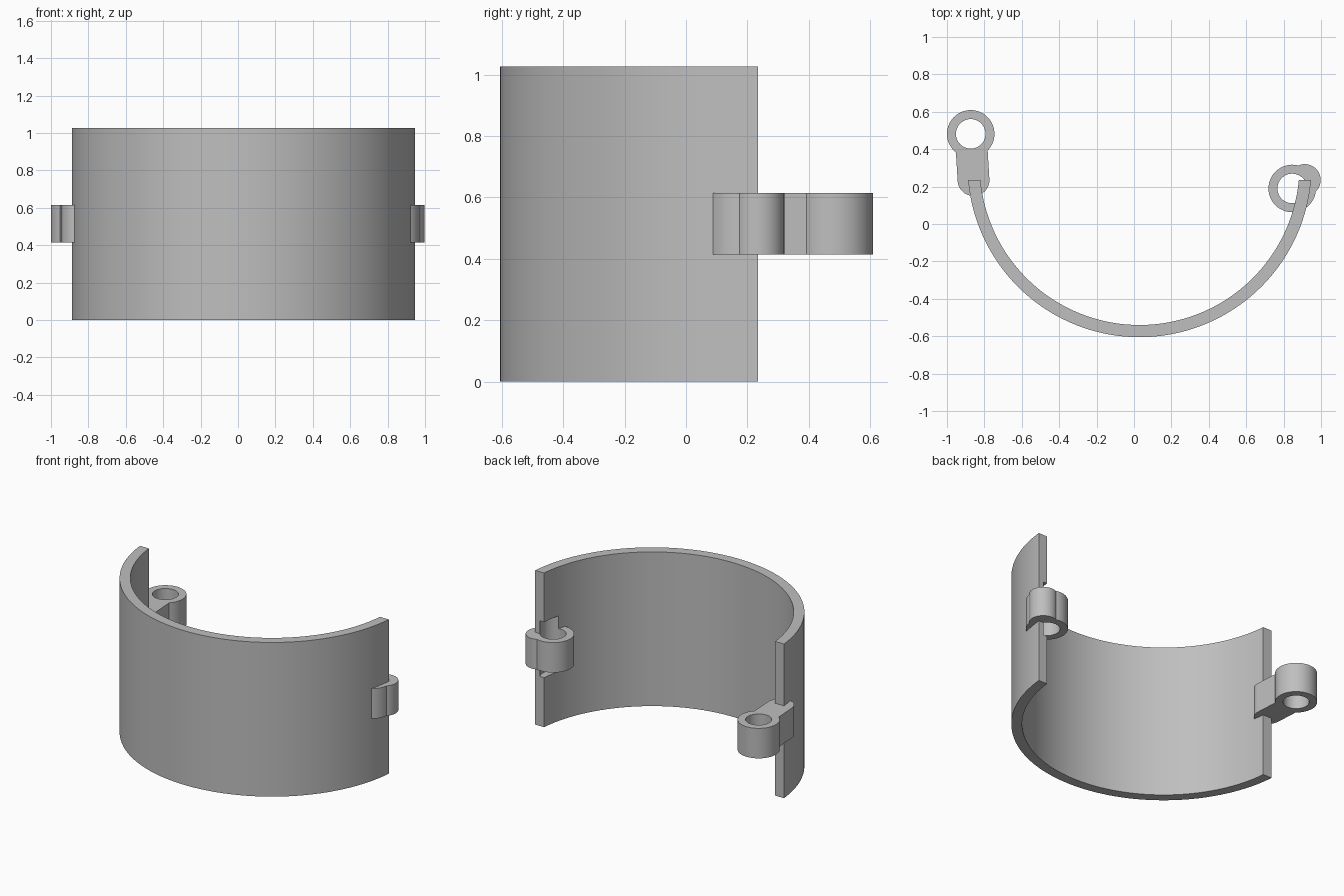
import bpy, bmesh
from math import asin, atan2, cos, sin, pi
from mathutils import Vector

cube = bpy.data.objects.get("Cube")
if cube:
    bpy.data.objects.remove(cube, do_unlink=True)

grey = bpy.data.materials.new("plain grey")
grey.use_nodes = True
COLOUR = (0.52, 0.52, 0.52, 1)
grey.diffuse_color = COLOUR
grey.node_tree.nodes["Principled BSDF"].inputs["Base Color"].default_value = COLOUR


def arc(centre, radius, start, end, steps):
    """Points along a circular arc."""
    return [(centre[0] + radius * cos(start + (end - start) * i / steps),
             centre[1] + radius * sin(start + (end - start) * i / steps))
            for i in range(steps + 1)]


def extrude(name, outline, z0, z1):
    """Prism from a counter-clockwise outline."""
    bm = bmesh.new()
    face = bm.faces.new([bm.verts.new((x, y, z0)) for x, y in outline])
    top = bmesh.ops.extrude_face_region(bm, geom=[face])["geom"]
    verts = [v for v in top if isinstance(v, bmesh.types.BMVert)]
    bmesh.ops.translate(bm, vec=(0, 0, z1 - z0), verts=verts)
    bmesh.ops.recalc_face_normals(bm, faces=bm.faces)
    mesh = bpy.data.meshes.new(name)
    bm.to_mesh(mesh)
    bm.free()
    mesh.materials.append(grey)
    obj = bpy.data.objects.new(name, mesh)
    bpy.context.collection.objects.link(obj)
    return obj


def activate(obj):
    bpy.ops.object.select_all(action="DESELECT")
    obj.select_set(True)
    bpy.context.view_layer.objects.active = obj


def combine(obj, tool, operation):
    """Apply a boolean and keep the tool for reuse."""
    tool.hide_render = True
    activate(obj)
    mod = obj.modifiers.new("combine", "BOOLEAN")
    mod.object, mod.operation, mod.solver = tool, operation, "EXACT"
    bpy.ops.object.modifier_apply(modifier=mod.name)


def cylinder(name, centre, radius, z0, z1):
    return extrude(name, arc(centre, radius, 0, 2 * pi, 64)[:-1], z0, z1)


# Curved wall, with its ends cut flat
CENTRE, OUTER, INNER, END_Y, HEIGHT = (0.03, 0.315), 0.92, 0.855, 0.235, 1.027


def wall_edge(radius):
    dip = asin((CENTRE[1] - END_Y) / radius)
    return arc(CENTRE, radius, pi + dip, 2 * pi - dip, 96)


wall = extrude("curved_wall", wall_edge(OUTER) + wall_edge(INNER)[::-1], 0, HEIGHT)

# Hinge eyes: a bored ring joined to the wall end by a rounded arm
LOW, HIGH = 0.415, 0.615
RING, BORE, ARM = 0.127, 0.079, 0.085


def hinge(side, ring_centre, root):
    a, b = Vector(ring_centre), Vector(root)
    angle = atan2(b.y - a.y, b.x - a.x)
    eye = cylinder(side + "_hinge", a, RING, LOW, HIGH)
    outline = (arc(b, ARM, angle - pi / 2, angle + pi / 2, 32)
               + arc(a, ARM, angle + pi / 2, angle + 3 * pi / 2, 32))
    arm = extrude(side + "_arm", outline, LOW, HIGH)
    bore = cylinder(side + "_bore", a, BORE, 0.33, 0.70)
    combine(eye, arm, "UNION")
    combine(eye, bore, "DIFFERENCE")
    combine(wall, bore, "DIFFERENCE")
    for helper in (arm, bore):
        bpy.data.objects.remove(helper, do_unlink=True)
    return eye


parts = [wall,
         hinge("right", (-0.873, 0.482), (-0.858, END_Y)),
         hinge("left", (0.846, 0.19), (0.913, END_Y))]

for part in parts:
    activate(part)
    bpy.ops.object.shade_smooth_by_angle(angle=pi / 6)
